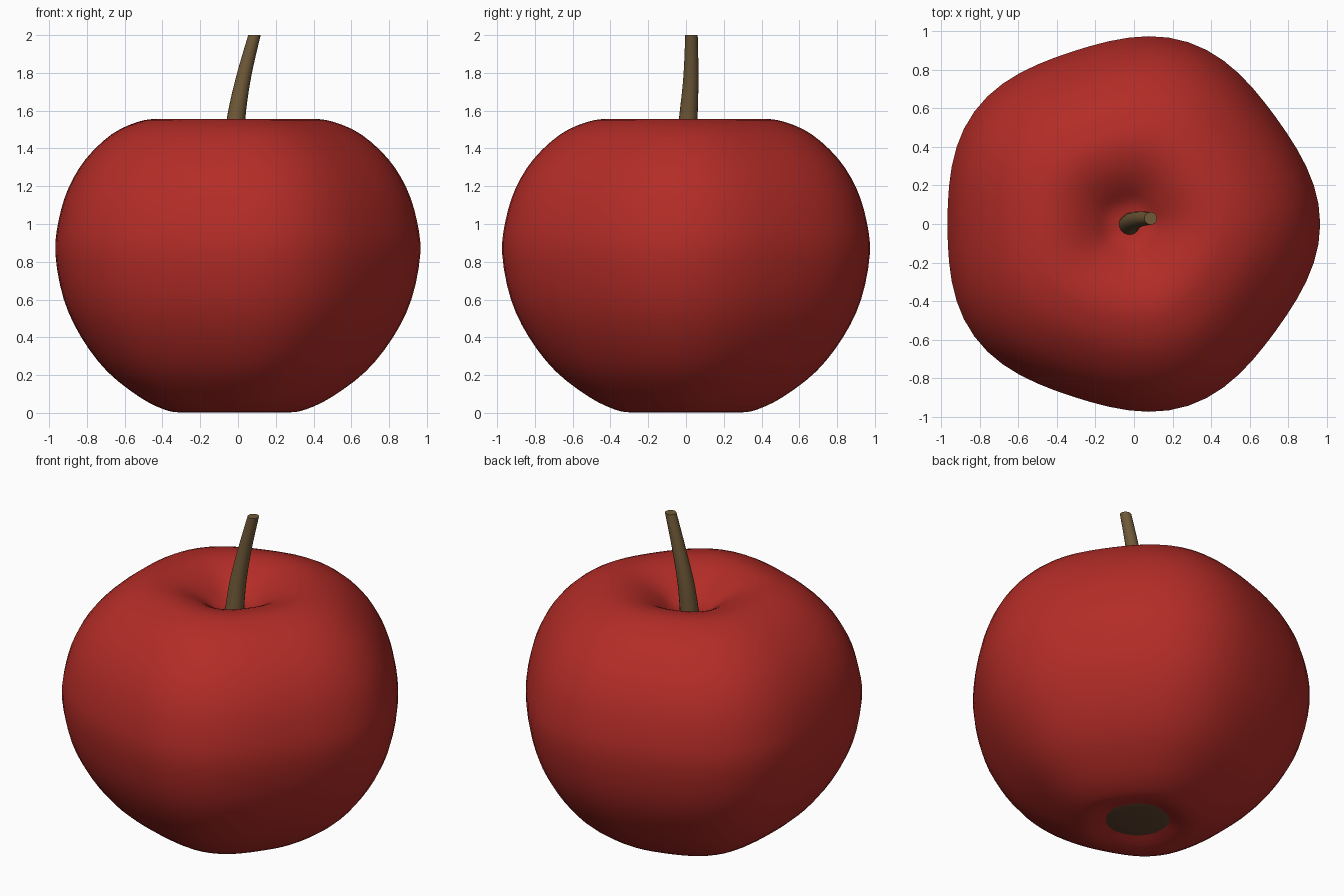
import bpy, bmesh, math

if "Cube" in bpy.data.objects:
    bpy.data.objects.remove(bpy.data.objects["Cube"])

CX = -0.026  # axis offset so the lobed outline is centred


def material(name, rgb):
    m = bpy.data.materials.new(name)
    m.diffuse_color = (*rgb, 1)
    m.use_nodes = True
    m.node_tree.nodes["Principled BSDF"].inputs["Base Color"].default_value = m.diffuse_color
    return m


def spline(pts, steps):
    """Catmull-Rom interpolation through points of any dimension."""
    out = []
    for i in range(len(pts) - 1):
        p0, p1 = pts[max(i - 1, 0)], pts[i]
        p2, p3 = pts[i + 1], pts[min(i + 2, len(pts) - 1)]
        for s in range(steps):
            t = s / steps
            out.append(tuple(
                0.5 * (2 * b + (c - a) * t + (2 * a - 5 * b + 4 * c - d) * t * t
                       + (3 * b - a - 3 * c + d) * t ** 3)
                for a, b, c, d in zip(p0, p1, p2, p3)))
    out.append(tuple(pts[-1]))
    return out


def loft(name, rings, sides, mat, lobe=0.0):
    """Skin horizontal rings (x, y, z, radius) from bottom to top, capped."""
    bm = bmesh.new()
    loops = []
    for x, y, z, r in rings:
        loop = []
        for k in range(sides):
            a = 2 * math.pi * k / sides
            rr = r * (1 + lobe * math.cos(5 * a))
            loop.append(bm.verts.new((x + rr * math.cos(a), y + rr * math.sin(a), z)))
        loops.append(loop)
    for lo, hi in zip(loops, loops[1:]):
        for k in range(sides):
            n = (k + 1) % sides
            bm.faces.new((lo[k], lo[n], hi[n], hi[k]))
    bm.faces.new(loops[0][::-1])
    bm.faces.new(loops[-1])
    bmesh.ops.recalc_face_normals(bm, faces=bm.faces)
    me = bpy.data.meshes.new(name)
    bm.to_mesh(me)
    bm.free()
    ob = bpy.data.objects.new(name, me)
    bpy.context.collection.objects.link(ob)
    me.materials.append(mat)
    smooth(ob)
    return ob


def smooth(ob):
    bpy.ops.object.select_all(action='DESELECT')
    ob.select_set(True)
    bpy.context.view_layer.objects.active = ob
    bpy.ops.object.shade_smooth_by_angle(angle=math.radians(40))


red = material("skin_red", (0.45, 0.025, 0.02))
brown = material("stem_brown", (0.16, 0.1, 0.04))
dark = material("calyx_brown", (0.12, 0.06, 0.03))

# Fruit body: five-lobed lathe with hollows at both ends
profile = [(0.01, 0.06), (0.12, 0.05), (0.2, 0.025), (0.29, 0.003), (0.38, 0.02),
           (0.51, 0.085), (0.685, 0.22), (0.825, 0.4), (0.92, 0.6), (0.966, 0.84),
           (0.948, 1.02), (0.895, 1.19), (0.8, 1.345), (0.66, 1.475), (0.52, 1.54),
           (0.41, 1.555), (0.3, 1.53), (0.2, 1.475), (0.12, 1.415), (0.06, 1.395),
           (0.01, 1.39)]
loft("fruit_body", [(CX, 0, max(z, 0), r) for r, z in spline(profile, 3)], 60, red, 0.026)

# Stem: tapered and leaning, cut flat at the top
stem = [(-0.026, -0.005, 1.34, 0.056), (-0.01, 0.012, 1.56, 0.049),
        (0.03, 0.026, 1.78, 0.04), (0.087, 0.029, 2.0, 0.033)]
loft("stem", spline(stem, 5), 20, brown)

# Calyx: dark flattened disc in the bottom hollow
bpy.ops.mesh.primitive_uv_sphere_add(segments=32, ring_count=16, radius=1,
                                     location=(CX, 0, 0.05))
calyx = bpy.context.object
calyx.name = "calyx"
calyx.scale = (0.22, 0.22, 0.035)
calyx.data.materials.append(dark)
smooth(calyx)
